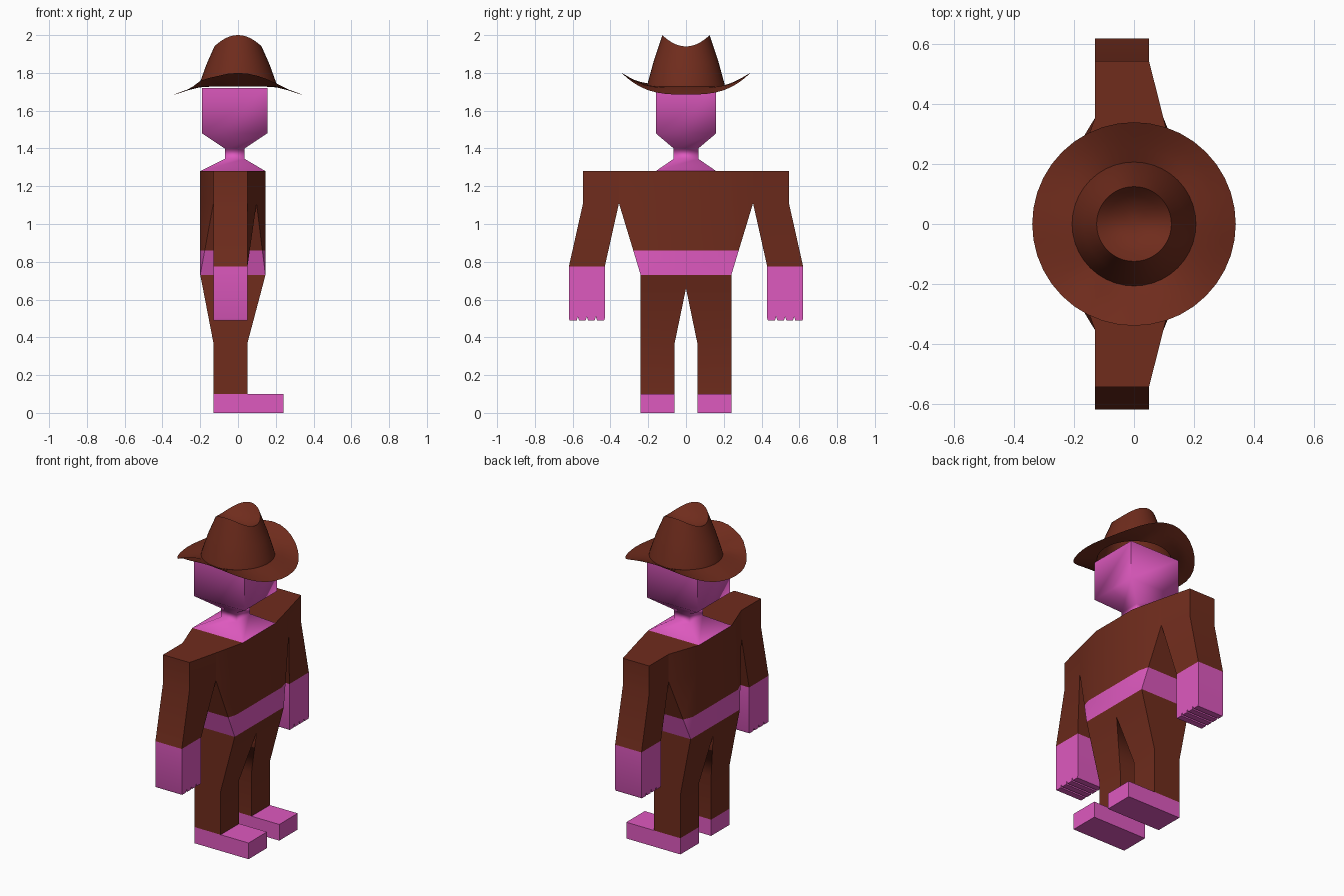
import bpy, bmesh, math

if "Cube" in bpy.data.objects:
    bpy.data.objects.remove(bpy.data.objects["Cube"])

def material(name, rgb):
    m = bpy.data.materials.new(name)
    m.diffuse_color = (*rgb, 1)
    m.use_nodes = True
    m.node_tree.nodes["Principled BSDF"].inputs["Base Color"].default_value = m.diffuse_color
    return m

BROWN = material("brown_cloth", (0.16, 0.025, 0.012))
PINK = material("pink_skin", (0.73, 0.10, 0.52))

def finish(name, bm, mat, angle=40, mirror=False):
    bmesh.ops.remove_doubles(bm, verts=bm.verts, dist=1e-4)
    bmesh.ops.recalc_face_normals(bm, faces=bm.faces)
    me = bpy.data.meshes.new(name)
    bm.to_mesh(me)
    bm.free()
    me.materials.append(mat)
    ob = bpy.data.objects.new(name, me)
    bpy.context.collection.objects.link(ob)
    if mirror:
        mod = ob.modifiers.new("mirror", 'MIRROR')
        mod.use_axis = (False, True, False)
    bpy.ops.object.select_all(action='DESELECT')
    ob.select_set(True)
    bpy.context.view_layer.objects.active = ob
    bpy.ops.object.shade_smooth_by_angle(angle=math.radians(angle))
    return ob

def loft(rings, bottom=False, top=False, drop=None):
    """Skin (z, [(x, y), ...]) sections, top to bottom; drop removes hidden inner walls."""
    bm = bmesh.new()
    rows = [[bm.verts.new((x, y, z)) for x, y in pts] for z, pts in rings]
    n = len(rows[0])
    for a, b in zip(rows, rows[1:]):
        for i in range(n):
            j = (i + 1) % n
            q = (a[i], a[j], b[j], b[i])
            if drop and all(drop(v.co) for v in q):
                continue
            bm.faces.new(q)
    if top:
        bm.faces.new(rows[0])
    if bottom:
        bm.faces.new(rows[-1])
    return bm

def rect(x0, x1, y0, y1):
    return [(x0, y0), (x0, y1), (x1, y1), (x1, y0)]

# Head, neck and collar
finish("head", loft([
    (1.72, rect(-.19, .155, -.16, .16)), (1.48, rect(-.19, .155, -.16, .16)),
    (1.40, rect(-.07, .035, -.065, .065)), (1.345, rect(-.07, .035, -.065, .065)),
    (1.28, rect(-.20, .145, -.16, .16))], top=True), PINK, 80)

# Torso half sections: corner y, outer y, outer back x, outer front x
def chest(z, cy, oy, xb, xf):
    return (z, [(-.2, 0), (-.2, cy), (xb, oy), (xf, oy), (.145, cy), (.145, 0)])

hidden = lambda c: abs(c.y) < 1e-4 or (abs(c.y - .355) < 1e-4 and c.z > 1.1)
under_arm = chest(1.11, .185, .355, -.13, .098)
rib = chest(.86, .221, .279, -.176, .129)
bm = loft([chest(1.28, .16, .355, -.13, .098), under_arm, rib], drop=hidden)
bm.faces.new([bm.verts.new((x, y, 1.28)) for x, y in
              [(-.2, .16), (-.13, .355), (.098, .355), (.145, .16)]])
finish("shirt", bm, BROWN, 40, True)
finish("belly", loft([rib, chest(.73, .24, .24, -.2, .145)], drop=hidden), PINK, 40, True)

# Sleeves
shoulder = [(-.13, .355), (-.13, .545), (.05, .545), (.098, .355)]
finish("sleeve", loft([(1.28, shoulder), (1.11, shoulder), (.775, rect(-.13, .05, .43, .62))],
                      top=True, drop=hidden), BROWN, 40, True)

# Hands with notched finger ends, extruded along x
outline = [(.62, .775), (.43, .775), (.43, .50), (.434, .49)]
for k in (1, 2, 3):
    y = .43 + k * .19 / 4
    outline += [(y - .006, .49), (y, .51), (y + .006, .49)]
outline += [(.616, .49), (.62, .50)]
bm = bmesh.new()
face = bm.faces.new([bm.verts.new((-.13, y, z)) for y, z in outline])
ext = bmesh.ops.extrude_face_region(bm, geom=[face], use_keep_orig=True)
bmesh.ops.translate(bm, vec=(.18, 0, 0),
                    verts=[v for v in ext["geom"] if isinstance(v, bmesh.types.BMVert)])
finish("hand", bm, PINK, 30, True)

# Trousers and feet
shin = rect(-.13, .05, .06, .24)
finish("trouser_leg", loft([
    (.73, rect(-.2, .145, 0, .24)), (.66, rect(-.186, .127, 0, .24)),
    (.37, shin), (.10, shin)], drop=hidden), BROWN, 40, True)
foot = rect(-.13, .24, .06, .24)
finish("foot", loft([(.10, foot), (0, foot)], top=True, bottom=True), PINK, 40, True)

# Hat: rings with saddle-shaped brim and crown rim
N = 40
def brim_z(a, t):
    edge = 1.685 + .115 * abs(math.sin(a)) ** 3
    d = math.degrees(a) - 237
    crease = .015 * math.exp(-(d / 7) ** 2)
    return 1.73 + (edge - 1.73) * t + crease * math.sin(math.pi * min(t, .6))

def rim_z(a, drop=0):
    return 1.94 + .06 * math.sin(a) ** 2 - drop

levels = [(.34, lambda a: brim_z(a, 1)), (.295, lambda a: brim_z(a, .62)),
          (.25, lambda a: brim_z(a, .28)), (.207, lambda a: 1.727),
          (.203, lambda a: 1.745),
          (.168, lambda a: 1.745 + .5 * (rim_z(a) - 1.745)),
          (.125, rim_z),
          (.095, lambda a: 1.925 + .035 * math.sin(a) ** 2),
          (.05, lambda a: 1.913 + .008 * math.sin(a) ** 2)]
bm = bmesh.new()
rows = []
for r, f in levels:
    angs = [2 * math.pi * i / N for i in range(N)]
    rows.append([bm.verts.new((r * math.cos(a), r * math.sin(a), f(a))) for a in angs])
for a, b in zip(rows, rows[1:]):
    for i in range(N):
        j = (i + 1) % N
        bm.faces.new((a[i], a[j], b[j], b[i]))
tip = bm.verts.new((0, 0, 1.91))
for i in range(N):
    bm.faces.new((rows[-1][i], rows[-1][(i + 1) % N], tip))
finish("hat", bm, BROWN, 40)
